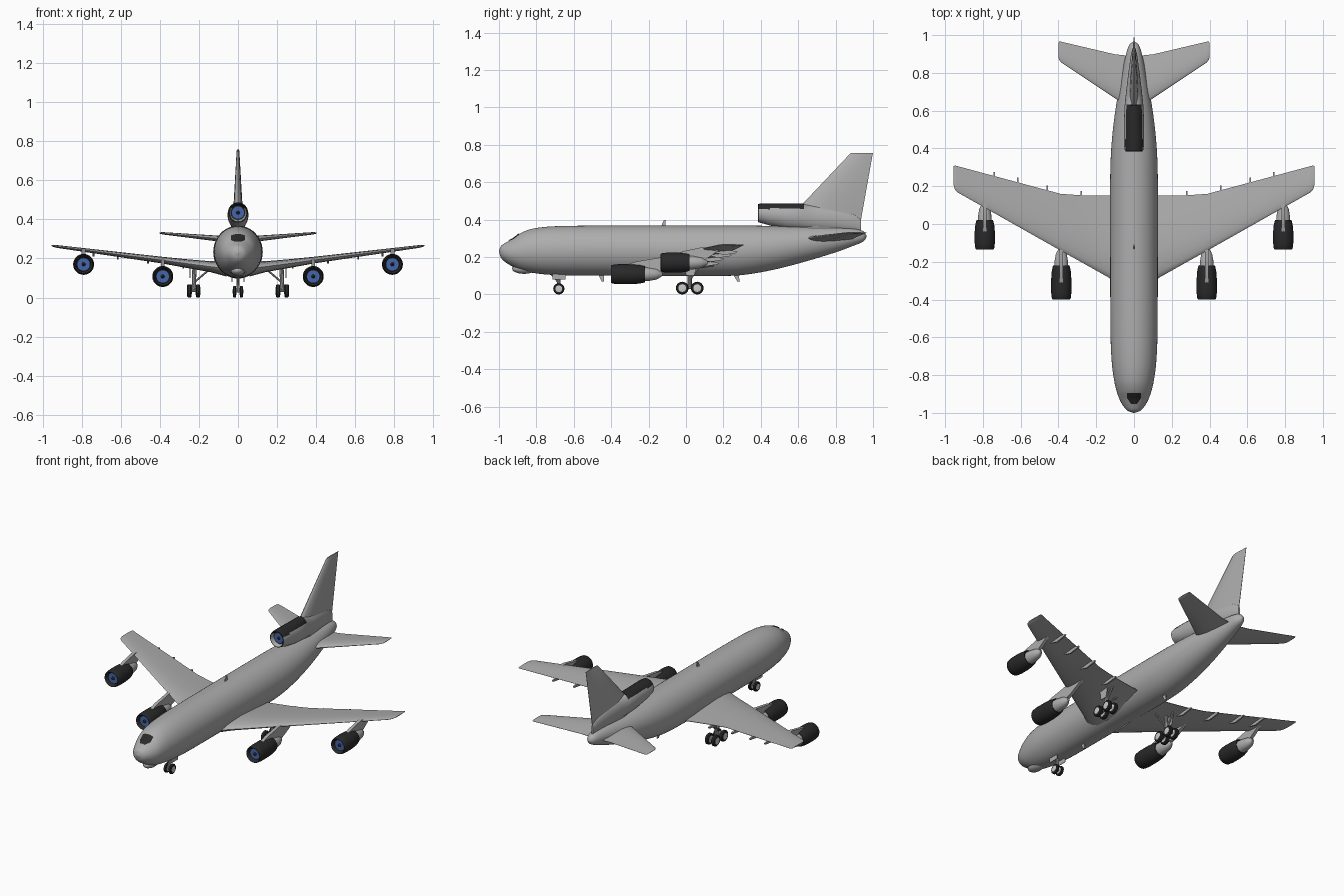
import bpy, bmesh, math
from mathutils import Vector as V

if "Cube" in bpy.data.objects:
    bpy.data.objects.remove(bpy.data.objects["Cube"])


def material(name, c):
    m = bpy.data.materials.new(name)
    m.diffuse_color = (*c, 1)
    m.use_nodes = True
    m.node_tree.nodes["Principled BSDF"].inputs["Base Color"].default_value = m.diffuse_color
    return m


GREY = material("light grey paint", (0.42, 0.42, 0.42))
DARK = material("dark charcoal", (0.022, 0.022, 0.022))
BLUE = material("fan blue", (0.06, 0.13, 0.40))
HUB = material("wheel hub", (0.6, 0.6, 0.6))


def make(name, verts, faces, mat, mirror=False):
    me = bpy.data.meshes.new(name)
    me.from_pydata([tuple(v) for v in verts], [], faces)
    bm = bmesh.new()
    bm.from_mesh(me)
    bmesh.ops.recalc_face_normals(bm, faces=bm.faces)
    bm.to_mesh(me)
    bm.free()
    me.materials.append(mat)
    ob = bpy.data.objects.new(name, me)
    bpy.context.collection.objects.link(ob)
    if mirror:
        ob.modifiers.new("mirror", 'MIRROR').use_mirror_merge = False
    return ob


def loft(name, rings, mat, mirror=False):
    n = len(rings[0])
    verts = [p for r in rings for p in r]
    faces = [(i * n + j, i * n + (j + 1) % n, (i + 1) * n + (j + 1) % n, (i + 1) * n + j)
             for i in range(len(rings) - 1) for j in range(n)]
    faces += [tuple(range(n)), tuple(range(len(verts) - n, len(verts)))]
    return make(name, verts, faces, mat, mirror)


def revolve(name, origin, axis, profile, mat, mirror=False, n=28):
    """Spin (distance, radius) pairs around the axis 'x' or 'y'."""
    rings = []
    for d, r in profile:
        ring = []
        for k in range(n):
            a = 2 * math.pi * k / n
            c, s = r * math.cos(a), r * math.sin(a)
            ring.append(V(origin) + (V((c, d, s)) if axis == 'y' else V((d, c, s))))
        rings.append(ring)
    return loft(name, rings, mat, mirror)


def plate(name, x, thick, pts, mat, mirror=False):
    """Side outline of (y, z) points with thickness along x."""
    return loft(name, [[V((x + s * thick / 2, y, z)) for y, z in pts] for s in (-1, 1)], mat, mirror)


def rod(name, a, b, r, mat, mirror=False):
    a, b = V(a), V(b)
    d = (b - a).normalized()
    u = d.orthogonal().normalized()
    w = d.cross(u)
    ang = [2 * math.pi * k / 10 for k in range(10)]
    return loft(name, [[p + r * (u * math.cos(t) + w * math.sin(t)) for t in ang] for p in (a, b)], mat, mirror)


FOIL = [(0, 0), (.02, .32), (.07, .6), (.18, .88), (.35, 1), (.6, .72), (.8, .4), (1, .05)]


def foil(le, te, thick, normal):
    le, te, normal = V(le), V(te), V(normal)
    top = [le.lerp(te, t) + normal * h * thick / 2 for t, h in FOIL]
    low = [le.lerp(te, t) - normal * h * thick / 2 for t, h in FOIL[:0:-1]]
    return top + low


# Fuselage stations: y, half width, bottom z, top z
BODY = [(-1, .002, .228, .232), (-.99, .032, .197, .258), (-.965, .056, .172, .276),
        (-.925, .078, .148, .298), (-.885, .092, .130, .327), (-.83, .105, .117, .349),
        (-.74, .117, .106, .362), (-.6, .124, .101, .367), (-.2, .126, .10, .368),
        (.25, .126, .10, .368), (.42, .119, .122, .367), (.6, .099, .165, .364),
        (.8, .063, .225, .358), (.9, .042, .262, .351), (.95, .024, .284, .337), (.965, .004, .305, .315)]


def body(y):
    i = max(k for k in range(len(BODY) - 1) if BODY[k][0] <= y)
    a, b = BODY[i], BODY[i + 1]
    p, q = BODY[max(i - 1, 0)], BODY[min(i + 2, len(BODY) - 1)]
    h = b[0] - a[0]
    t = (y - a[0]) / h
    out = []
    for k in (1, 2, 3):
        m0 = (b[k] - p[k]) / (b[0] - p[0]) * h
        m1 = (q[k] - a[k]) / (q[0] - a[0]) * h
        out.append((2*t**3 - 3*t*t + 1) * a[k] + (t**3 - 2*t*t + t) * m0
                   + (3*t*t - 2*t**3) * b[k] + (t**3 - t*t) * m1)
    return out


def oval(y, w, zb, zt, n=48):
    return [V((w * math.cos(2 * math.pi * k / n), y,
               (zb + zt) / 2 + (zt - zb) / 2 * math.sin(2 * math.pi * k / n))) for k in range(n)]


ys = [a[0] + (b[0] - a[0]) * k / 4 for a, b in zip(BODY, BODY[1:]) for k in range(4)] + [.965]
loft("fuselage", [oval(y, *body(y)) for y in ys], GREY)

# Windscreen plate that follows the nose
verts, faces, N = [], [], 8
for i in range(N + 1):
    y = -.95 + .058 * i / N
    w, zb, zt = body(y)
    hw = .016 + .02 * min(1, i / N * 2)
    for j in range(N + 1):
        x = hw * (2 * j / N - 1)
        verts.append((x, y - .002, (zb + zt) / 2 + (zt - zb) / 2 * math.sqrt(1 - (x / w) ** 2) + .003))
faces = [(i*(N+1)+j, i*(N+1)+j+1, (i+1)*(N+1)+j+1, (i+1)*(N+1)+j) for i in range(N) for j in range(N)]
make("windscreen", verts, faces, DARK)

# Chin bulge
loft("chin_bulge", [oval(-.865 + .065 * -math.cos(t), .035 * math.sin(t) + .001,
                         .138 - .028 * math.sin(t), .142 + .02 * math.sin(t), 24)
                    for t in [math.pi * k / 12 for k in range(13)]], GREY)

# Wings, tailplanes and fin
UP = (0, 0, 1)
WING = [(.06, -.33, .15, .148, .08), (.14, -.28, .15, .158, .056), (.27, -.207, .151, .175, .044),
        (.39, -.14, .16, .192, .034), (.93, .165, .305, .262, .014), (.947, .18, .31, .265, .010),
        (.955, .205, .306, .266, .004)]
TAIL = [(.02, .61, .89, .295, .04), (.1, .665, .898, .302, .03), (.385, .855, .965, .329, .012),
        (.397, .87, .965, .33, .008), (.401, .89, .95, .33, .003)]
for name, secs in (("wing", WING), ("tailplane", TAIL)):
    loft(name, [foil((x, a, z), (x, b, z), t, UP) for x, a, b, z, t in secs], GREY, True)
loft("tail_fin", [foil((0, a, z), (0, b, z), t, (1, 0, 0)) for a, b, z, t in
                  [(.52, .925, .34, .07), (.62, .95, .48, .045), (.875, .998, .75, .014),
                   (.885, 1.0, .757, .008)]], GREY)

# Tail engine: grey trunk, dark upper cowl, blue fan
NAC = [(.41, .036, .398, .472), (.385, .044, .388, .480), (.387, .048, .385, .484), (.41, .052, .380, .487),
       (.45, .053, .368, .487), (.54, .053, .352, .487), (.628, .050, .345, .487), (.632, .049, .345, .483),
       (.7, .042, .34, .478), (.8, .03, .34, .46), (.9, .016, .34, .43), (.935, .006, .335, .40)]
trunk = loft("tail_engine_trunk", [oval(*s, n=40) for s in NAC], GREY)
trunk.data.materials.append(DARK)
for f in trunk.data.polygons:
    if f.center.y < .63 and (f.center.z > .458 or f.center.y < .386 or len(f.vertices) > 4):
        f.material_index = 1
revolve("tail_engine_fan", (0, 0, .435), 'y', [(.405, .031), (.412, .031)], BLUE)
revolve("tail_engine_spinner", (0, 0, .435), 'y', [(.393, .001), (.406, .010)], DARK)

# Wing engines: x, front y, centre z, cowl length, pylon outline
ENGINES = [("inner", .385, -.4, .108, .18, [(-.34, .15), (-.27, .175), (-.14, .197), (.02, .187),
                                            (-.09, .13), (-.2, .09)]),
           ("outer", .79, -.135, .17, .155, [(-.08, .21), (-.01, .232), (.085, .252), (.19, .246),
                                             (.11, .19), (.01, .15)])]
for name, x, y, z, L, pylon in ENGINES:
    o = (x, y, z)
    revolve(name + "_engine_cowl", o, 'y', [(.03, .036), (.004, .042), (0, .046), (.006, .050), (.035, .0535),
            (L * .6, .0535), (L * .85, .050), (L, .044), (L - .005, .036)], DARK, True, 36)
    revolve(name + "_engine_fan", o, 'y', [(.02, .034), (.028, .034)], BLUE, True)
    revolve(name + "_engine_spinner", o, 'y', [(.005, .001), (.012, .006), (.021, .010)], DARK, True, 16)
    revolve(name + "_engine_core", o, 'y', [(L - .02, .038), (L + .02, .036), (L + .06, .029),
            (L + .075, .022), (L + .095, .008)], GREY, True)
    plate(name + "_pylon", x, .02, pylon, GREY, True)

# Flap track fairings under the trailing edge
for i, (x, te, z) in enumerate([(.28, .151, .176), (.46, .18, .2), (.615, .22, .221), (.74, .25, .237)]):
    plate(f"flap_fairing_{i + 1}", x, .009, [(te - .13, z - .004), (te - .03, z + .002), (te + .025, z - .008),
          (te + .02, z - .016), (te - .05, z - .026)], GREY, True)


# Landing gear
def wheel(name, x, y, r, w):
    revolve(name + "_tyre", (x, y, r), 'x', [(-w, r * .6), (-w, r * .85), (-w * .6, r), (w * .6, r),
            (w, r * .85), (w, r * .6)], DARK, True, 24)
    revolve(name + "_hub", (x, y, r), 'x', [(-w - .002, r * .3), (-w - .001, r * .6),
            (w + .001, r * .6), (w + .002, r * .3)], HUB, True, 20)


wheel("nose_wheel", .017, -.68, .03, .008)
rod("nose_axle", (-.02, -.68, .03), (.02, -.68, .03), .005, GREY)
rod("nose_strut", (0, -.68, .03), (0, -.68, .13), .009, GREY)
rod("nose_brace", (0, -.68, .06), (0, -.73, .12), .004, GREY)
plate("nose_gear_door", .03, .004, [(-.715, .115), (-.715, .08), (-.645, .08), (-.645, .115)], GREY, True)
for i, y in enumerate((-.02, .06)):
    for side, x in (("inner", .205), ("outer", .249)):
        wheel(f"main_wheel_{side}_{i + 1}", x, y, .034, .011)
    rod(f"main_axle_{i + 1}", (.2, y, .034), (.254, y, .034), .006, GREY, True)
rod("bogie_beam", (.227, -.02, .036), (.227, .06, .036), .008, GREY, True)
rod("main_strut", (.227, .02, .036), (.222, .02, .175), .011, GREY, True)
rod("main_side_brace", (.227, .02, .075), (.14, .02, .15), .005, GREY, True)
rod("main_drag_brace", (.227, .02, .075), (.225, .08, .165), .005, GREY, True)
plate("main_gear_door", .245, .004, [(-.01, .17), (.0, .10), (.045, .10), (.06, .17)], GREY, True)

# Blade aerials
plate("top_aerial", 0, .006, [(-.135, .36), (-.12, .395), (-.108, .397), (-.11, .36)], GREY)
plate("front_belly_aerial", 0, .006, [(-.47, .11), (-.45, .068), (-.438, .068), (-.44, .11)], GREY)
plate("rear_belly_aerial", 0, .006, [(.25, .11), (.275, .068), (.288, .068), (.28, .11)], GREY)

# Smooth shading with sharp edges kept
for ob in bpy.context.collection.objects:
    ob.select_set(True)
    bpy.context.view_layer.objects.active = ob
bpy.ops.object.shade_smooth_by_angle(angle=math.radians(35))
